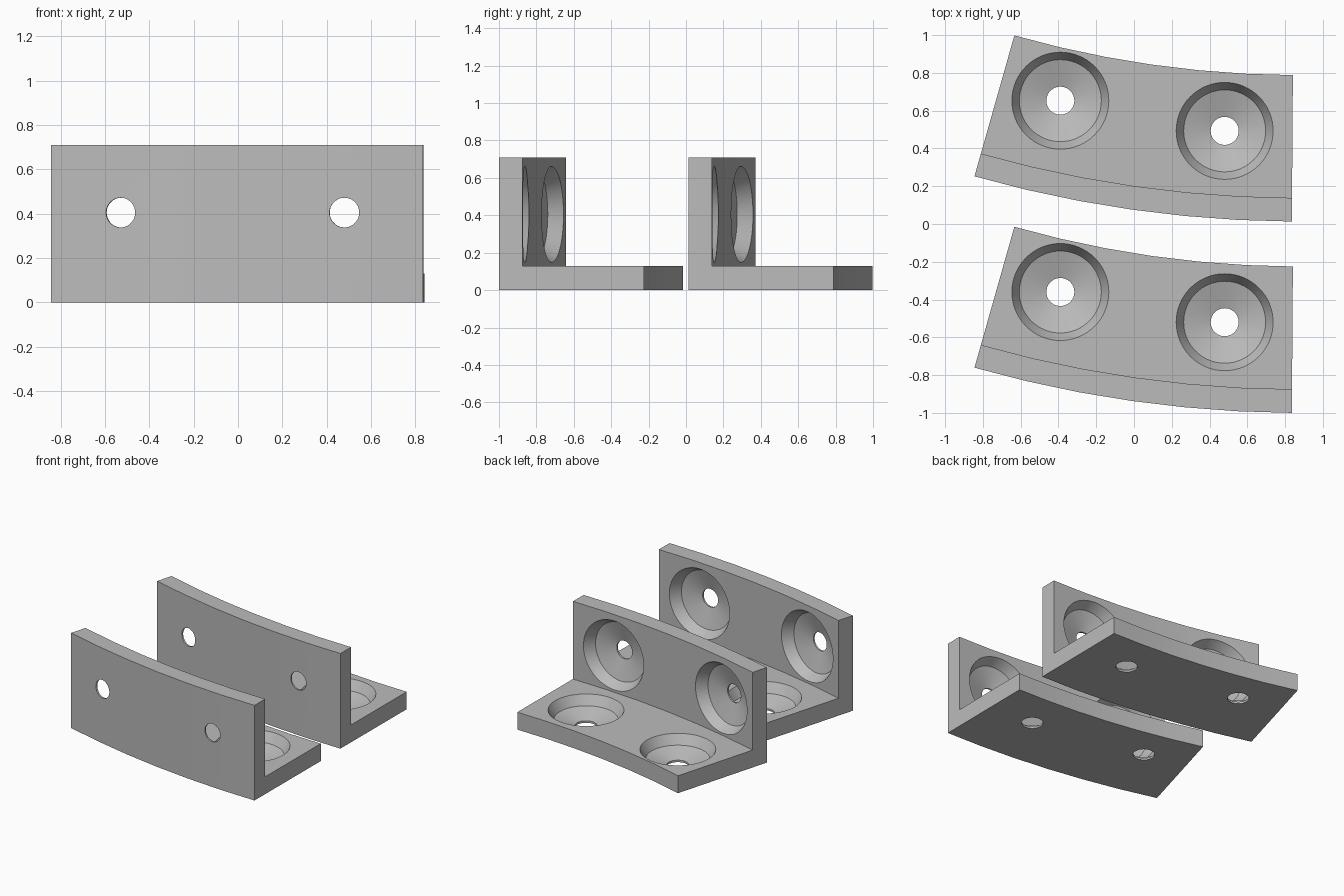
import bpy, bmesh, math
from mathutils import Vector, Matrix

if "Cube" in bpy.data.objects:
    bpy.data.objects.remove(bpy.data.objects["Cube"])

# Shared bend centre, outer radius and angular span of the curved bracket
CX, CY, R = 0.88, 5.33, 6.33
A0, A1 = math.radians(0.4), math.radians(15.81)
WALL, BASE, DEPTH, HEIGHT = 0.125, 0.13, 0.775, 0.71
STEPS = 6

grey = bpy.data.materials.new("plain_grey")
grey.use_nodes = True
colour = (0.5, 0.5, 0.5, 1)
grey.diffuse_color = colour
grey.node_tree.nodes["Principled BSDF"].inputs["Base Color"].default_value = colour


def bend(angle, inward, z):
    """Point on the bend, measured inward from the outer face."""
    r = R - inward
    return Vector((CX - r * math.sin(angle), CY - r * math.cos(angle), z))


def make_object(name, bm):
    bmesh.ops.recalc_face_normals(bm, faces=bm.faces)
    mesh = bpy.data.meshes.new(name)
    bm.to_mesh(mesh)
    bm.free()
    mesh.materials.append(grey)
    obj = bpy.data.objects.new(name, mesh)
    bpy.context.collection.objects.link(obj)
    return obj


def swept_angle(name):
    """L-shaped section swept along the bend."""
    section = [(0, 0), (DEPTH, 0), (DEPTH, BASE), (WALL, BASE), (WALL, HEIGHT), (0, HEIGHT)]
    bm = bmesh.new()
    rings = []
    for i in range(STEPS + 1):
        a = A0 + (A1 - A0) * i / STEPS
        rings.append([bm.verts.new(bend(a, d, z)) for d, z in section])
    for r0, r1 in zip(rings, rings[1:]):
        for j in range(len(section)):
            k = (j + 1) % len(section)
            bm.faces.new((r0[j], r0[k], r1[k], r1[j]))
    bm.faces.new(rings[0])
    bm.faces.new(rings[-1])
    return make_object(name, bm)


def add_countersink(bm, mouth, axis, hole, floor, sides=64):
    """Turned cutter: sloped rim, shallow cone, through hole."""
    profile = [(0.268, -0.02), (0.217, 0.07), (hole, floor), (hole, 0.2)]
    turn = Vector((0, 0, 1)).rotation_difference(axis).to_matrix().to_4x4()
    place = Matrix.Translation(mouth) @ turn
    rings = []
    for r, depth in profile:
        rings.append([bm.verts.new(place @ Vector((r * math.cos(t), r * math.sin(t), depth)))
                      for t in (math.tau * i / sides for i in range(sides))])
    for r0, r1 in zip(rings, rings[1:]):
        for j in range(sides):
            k = (j + 1) % sides
            bm.faces.new((r0[j], r0[k], r1[k], r1[j]))
    bm.faces.new(rings[0])
    bm.faces.new(rings[-1])


def build_bracket(name, shift):
    bracket = swept_angle(name)
    bm = bmesh.new()
    # Countersunk holes in the base
    for x, y in ((-0.39, -0.36), (0.48, -0.52)):
        add_countersink(bm, Vector((x, y, BASE)), Vector((0, 0, -1)), 0.074, 0.115)
    # Countersunk holes in the upright wall
    for x in (-0.53, 0.48):
        a = math.asin((CX - x) / R)
        outward = Vector((-math.sin(a), -math.cos(a), 0))
        add_countersink(bm, bend(a, WALL, 0.405), outward, 0.067, 0.112)
    cutter = make_object(name + "_hole_cutter", bm)
    cutter.hide_render = True

    cut = bracket.modifiers.new("holes", "BOOLEAN")
    cut.operation = "DIFFERENCE"
    cut.solver = "EXACT"
    cut.object = cutter
    bpy.ops.object.select_all(action="DESELECT")
    bracket.select_set(True)
    bpy.context.view_layer.objects.active = bracket
    bpy.ops.object.modifier_apply(modifier=cut.name)
    bpy.data.objects.remove(cutter)
    bpy.ops.object.shade_smooth_by_angle(angle=math.radians(20))
    bracket.location.y = shift


build_bracket("front_bracket", 0)
build_bracket("back_bracket", 1.013)
